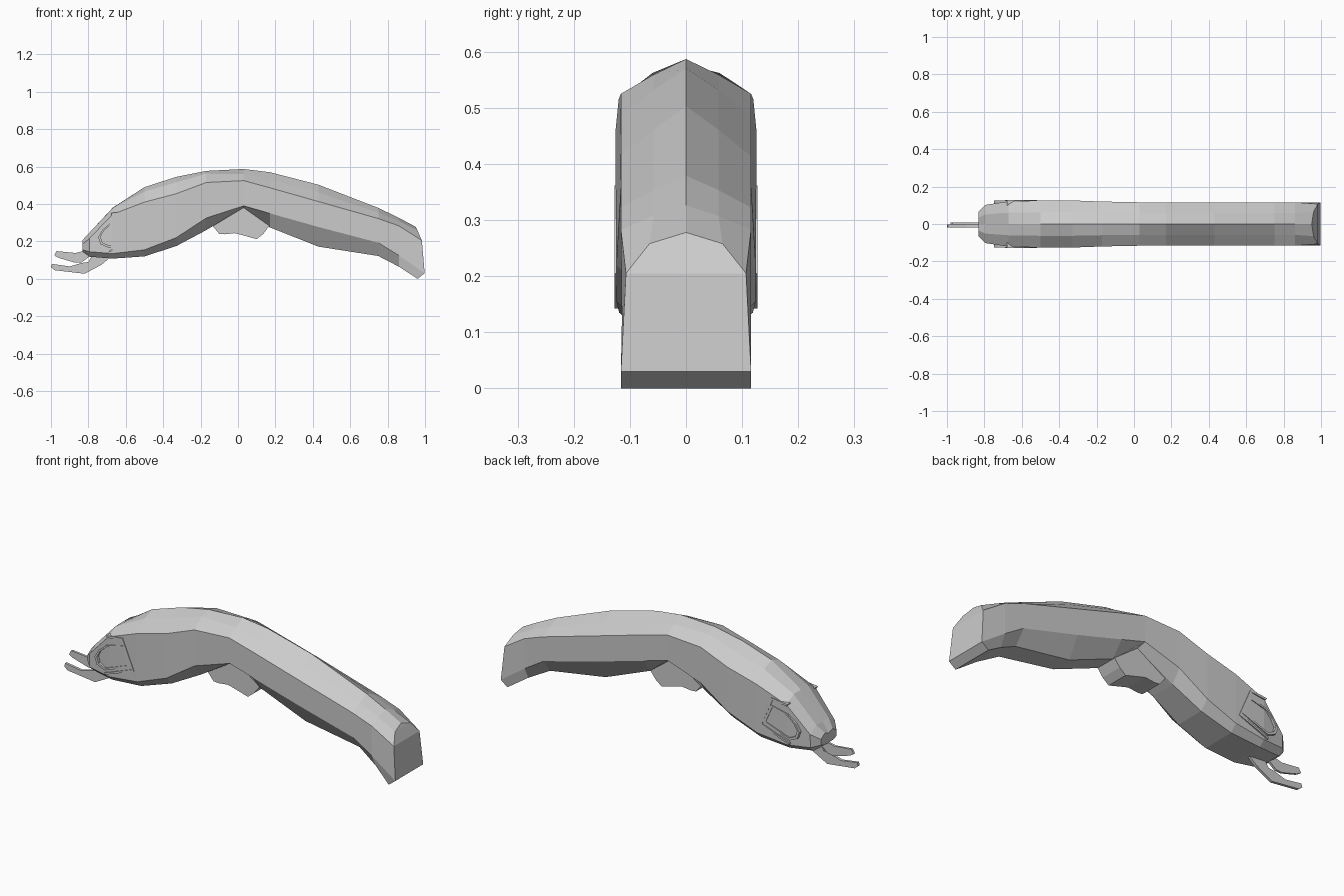
import bpy, bmesh
from mathutils import Vector

if "Cube" in bpy.data.objects:
    bpy.data.objects.remove(bpy.data.objects["Cube"])


def make_object(name, bm):
    bmesh.ops.recalc_face_normals(bm, faces=bm.faces[:])
    mesh = bpy.data.meshes.new(name)
    bm.to_mesh(mesh)
    bm.free()
    obj = bpy.data.objects.new(name, mesh)
    bpy.context.collection.objects.link(obj)
    return obj


def plate(name, outline, y0, y1):
    """Extrude an x/z outline between two y values."""
    bm = bmesh.new()
    face = bm.faces.new([bm.verts.new((x, y0, z)) for x, z in outline])
    out = bmesh.ops.extrude_face_region(bm, geom=[face])
    verts = [v for v in out["geom"] if isinstance(v, bmesh.types.BMVert)]
    bmesh.ops.translate(bm, verts=verts, vec=(0, y1 - y0, 0))
    return make_object(name, bm)


def frame(name, outline, scale, y0, y1):
    """Flat closed rim around an x/z outline."""
    cx = sum(p[0] for p in outline) / len(outline)
    cz = sum(p[1] for p in outline) / len(outline)
    inner = [(cx + (x - cx) * scale, cz + (z - cz) * scale) for x, z in outline]
    bm = bmesh.new()
    rings = [[bm.verts.new((x, y, z)) for x, z in loop]
             for loop, y in ((outline, y0), (outline, y1), (inner, y1), (inner, y0))]
    n = len(outline)
    for a, b in zip(rings, rings[1:] + rings[:1]):
        for i in range(n):
            bm.faces.new((a[i], a[(i + 1) % n], b[(i + 1) % n], b[i]))
    return make_object(name, bm)


# Body stations: x, half width, ridge z, shoulder z, lower side z, belly z, belly half width
stations = [
    (-0.832, 0.065, 0.195, 0.185, 0.155, 0.145, 0.04),
    (-0.795, 0.102, 0.245, 0.215, 0.145, 0.118, 0.07),
    (-0.67, 0.121, 0.38, 0.345, 0.135, 0.108, 0.09),
    (-0.50, 0.126, 0.49, 0.41, 0.155, 0.120, 0.09),
    (-0.33, 0.126, 0.545, 0.455, 0.22, 0.175, 0.08),
    (-0.17, 0.120, 0.577, 0.515, 0.325, 0.26, 0.07),
    (0.03, 0.116, 0.587, 0.525, 0.39, 0.38, 0.06),
    (0.17, 0.116, 0.570, 0.487, 0.35, 0.275, 0.055),
    (0.43, 0.116, 0.503, 0.413, 0.277, 0.172, 0.055),
    (0.75, 0.116, 0.379, 0.322, 0.193, 0.122, 0.06),
    (0.86, 0.116, 0.326, 0.283, 0.125, 0.065, 0.085),
]
bm = bmesh.new()
rings = []
for x, w, zt, zu, zl, zb, wb in stations:
    bulge = 0.016 if x < -0.1 else 0.003
    half = [(w * 0.5, (zt + zu) / 2 + bulge), (w, zu), (w * 0.985, zl), (wb, zb)]
    pts = [(0, zt)] + half + [(-y, z) for y, z in reversed(half)]
    rings.append([bm.verts.new((x, y, z)) for y, z in pts])
# Slanted butt end
half = [(0.96, 0.065, 0.258), (0.983, 0.107, 0.205), (0.998, 0.116, 0.03), (0.96, 0.116, 0.0)]
pts = [(0.95, 0, 0.278)] + half + [(x, -y, z) for x, y, z in reversed(half)]
rings.append([bm.verts.new(p) for p in pts])
n = len(pts)
for a, b in zip(rings, rings[1:]):
    for i in range(n):
        bm.faces.new((a[i], a[(i + 1) % n], b[(i + 1) % n], b[i]))
bm.faces.new(rings[0])
last = rings[-1]
bm.faces.new((last[4], last[5], last[6], last[3]))
bm.faces.new((last[3], last[6], last[7], last[2]))
bm.faces.new((last[2], last[7], last[8], last[1]))
bm.faces.new((last[1], last[8], last[0]))
make_object("body", bm)

# Trigger under the bend
plate("trigger", [(-0.15, 0.30), (-0.10, 0.24), (-0.07, 0.238), (-0.02, 0.244), (0.0, 0.24),
                  (0.10, 0.212), (0.135, 0.24), (0.172, 0.288), (0.03, 0.40)], -0.06, 0.06)

# Side covers on the head: bracket line and D-shaped rim with a button
d_shape = [(-0.748, 0.222), (-0.725, 0.262), (-0.68, 0.30), (-0.575, 0.325),
           (-0.53, 0.225), (-0.69, 0.165), (-0.735, 0.185)]
bracket = [(-0.68, 0.352), (-0.585, 0.362), (-0.518, 0.205), (-0.69, 0.142),
           (-0.69, 0.152), (-0.532, 0.211), (-0.592, 0.350), (-0.675, 0.341)]
for side, label in ((-1, "front"), (1, "back")):
    plate("head_bracket_" + label, bracket, side * 0.10, side * 0.127)
    frame("button_rim_" + label, d_shape, 0.84, side * 0.10, side * 0.126)

# Two thin snipping blades and their pivot
plate("upper_blade", [(-0.982, 0.125), (-0.97, 0.148), (-0.87, 0.138), (-0.82, 0.15), (-0.77, 0.14),
                      (-0.80, 0.115), (-0.835, 0.088), (-0.87, 0.086), (-0.96, 0.112)], -0.004, 0.008)
plate("lower_blade", [(-1.0, 0.062), (-0.995, 0.08), (-0.90, 0.066), (-0.835, 0.085), (-0.80, 0.09),
                      (-0.78, 0.125), (-0.67, 0.125), (-0.73, 0.075), (-0.82, 0.027), (-0.98, 0.046)],
      -0.018, -0.004)
